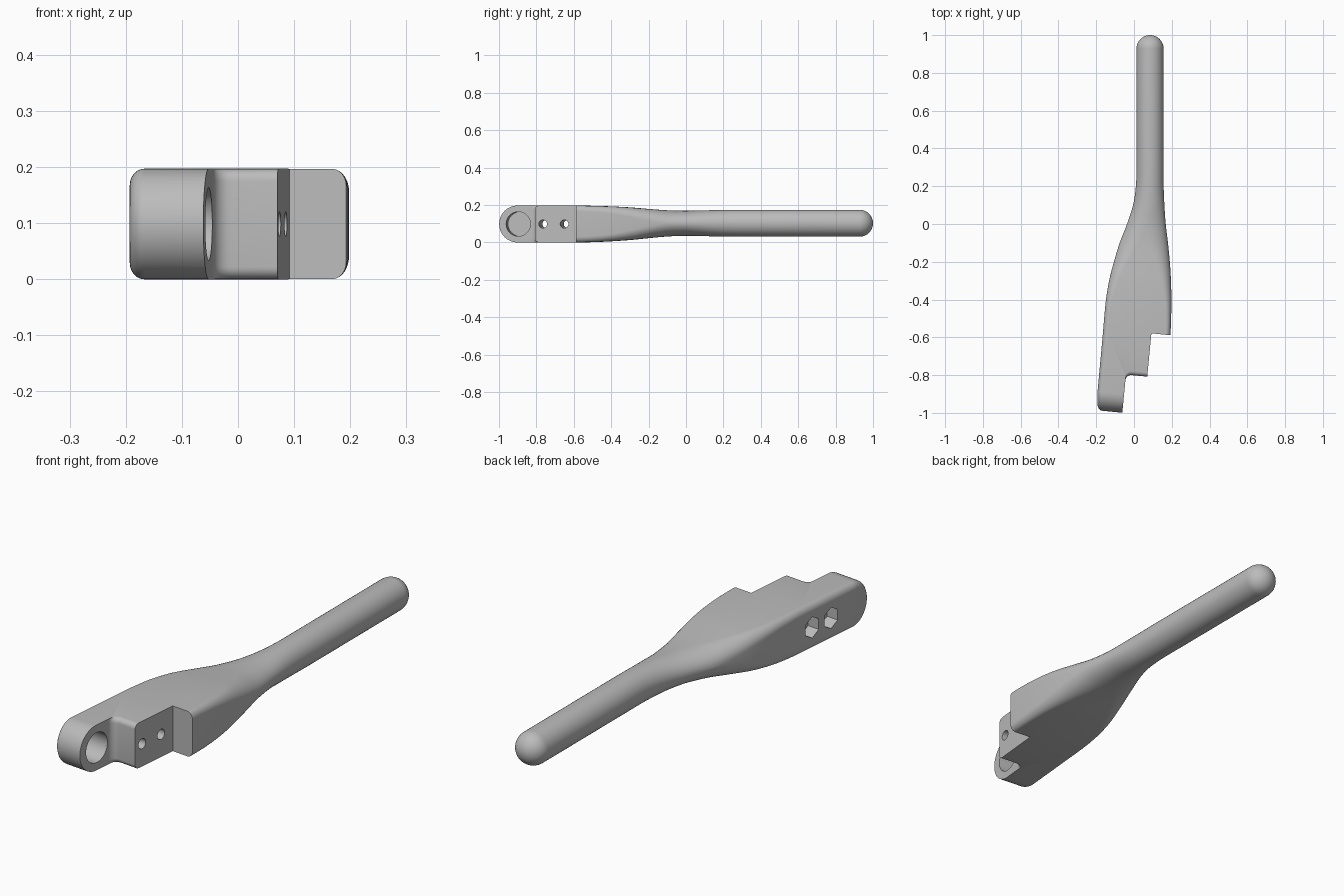
import bpy, bmesh
from math import sin, cos, tan, pi, radians, sqrt
from mathutils import Matrix, Vector

if "Cube" in bpy.data.objects:
    bpy.data.objects.remove(bpy.data.objects["Cube"])

HALF = 0.0985                 # half thickness of the head
TILT = radians(5.5)           # head leans off the handle axis
ARC = 10                      # steps in each rounded corner

grey = bpy.data.materials.new("satin_grey")
grey.use_nodes = True
grey.diffuse_color = (0.5, 0.5, 0.5, 1)
grey.node_tree.nodes["Principled BSDF"].inputs["Base Color"].default_value = (0.5, 0.5, 0.5, 1)


def make(name, bm):
    bmesh.ops.remove_doubles(bm, verts=bm.verts, dist=1e-5)
    bmesh.ops.recalc_face_normals(bm, faces=bm.faces)
    mesh = bpy.data.meshes.new(name)
    bm.to_mesh(mesh)
    bm.free()
    obj = bpy.data.objects.new(name, mesh)
    bpy.context.collection.objects.link(obj)
    mesh.materials.append(grey)
    return obj


def loft(name, rings, caps):
    bm = bmesh.new()
    loops = [[bm.verts.new(p) for p in ring] for ring in rings]
    for a, b in zip(loops, loops[1:]):
        for i in range(len(a)):
            j = (i + 1) % len(a)
            bm.faces.new((a[i], a[j], b[j], b[i]))
    if caps:
        bm.faces.new(loops[0])
        bm.faces.new(loops[-1])
    return make(name, bm)


# Body stations: y, left edge, right edge, half height, corner radius across, corner radius up
KEYS = [
    (-0.905, -0.193, 0.163, HALF, 0.026, 0.03),
    (-0.6, -0.165, 0.191, HALF, 0.026, 0.03),
    (-0.5, -0.157, 0.196, 0.097, 0.028, 0.032),
    (-0.4, -0.147, 0.198, 0.093, 0.035, 0.038),
    (-0.3, -0.13, 0.196, 0.087, 0.05, 0.05),
    (-0.2, -0.105, 0.19, 0.078, 0.075, 0.062),
    (-0.1, -0.075, 0.18, 0.07, 0.1, 0.069),
    (0.0, -0.037, 0.168, 0.067, 0.1, 0.067),
    (0.1, -0.005, 0.161, 0.069, 0.083, 0.069),
    (0.2, 0.01, 0.157, 0.071, 0.0735, 0.071),
    (0.3, 0.013, 0.157, 0.072, 0.072, 0.072),
    (0.928, 0.013, 0.157, 0.072, 0.072, 0.072),
]


def slope(i):
    lo, hi = max(i - 1, 0), min(i + 1, len(KEYS) - 1)
    return [(b - a) / (KEYS[hi][0] - KEYS[lo][0]) for a, b in zip(KEYS[lo], KEYS[hi])]


def station(i, t):
    d = KEYS[i + 1][0] - KEYS[i][0]
    return [a * (1 + 2*t) * (1-t)**2 + b * t*t * (3 - 2*t) + d * (m * t * (1-t)**2 + n * t*t * (t-1))
            for a, b, m, n in zip(KEYS[i], KEYS[i + 1], slope(i), slope(i + 1))]


def section(st):
    """Rounded rectangle as (offset across, offset up)."""
    y, left, right, hz, rx, rz = st
    hx = (right - left) / 2
    rx, rz = min(rx, hx), min(rz, hz)
    pts = []
    for q, (sx, sz) in enumerate(((1, 1), (-1, 1), (-1, -1), (1, -1))):
        for k in range(ARC + 1):
            a = (q + k / ARC) * pi / 2
            pts.append((sx * (hx - rx) + rx * cos(a), sz * (hz - rz) + rz * sin(a)))
    return pts


def place(st, pts, swing=0, dome=0):
    """Put a section in space; swing rolls it round the lug end, dome closes the handle."""
    y, cx = st[0], (st[1] + st[2]) / 2
    lean = tan(TILT) * min(max(-y / 0.6, 0), 1)
    cz = HALF + 0.004 * min(max((y + 0.5) / 0.5, 0), 1)
    return [(cx + u * cos(dome),
             y - lean * u - abs(w) * sin(swing) + st[3] * sin(dome),
             cz + w * cos(swing) * cos(dome)) for u, w in pts]


first, last = KEYS[0], KEYS[-1]
rings = [place(first, section(first), swing=pi / 2 * k / 14) for k in range(14, 0, -1)]
for i in range(len(KEYS) - 1):
    steps = 1 if i in (0, len(KEYS) - 2) else 6
    for s in range(steps):
        st = station(i, s / steps) if steps > 1 else KEYS[i]
        rings.append(place(st, section(st)))
rings += [place(last, section(last), dome=pi / 2 * k / 12) for k in range(13)]
body = loft("handle_body", rings, False)

# Local frame of the stepped head: u across, v towards the handle
FRAME = Matrix.Translation((0.07, -0.808, HALF)) @ Matrix.Rotation(-TILT, 4, 'Z')


def cut(cutter):
    cutter.hide_render = True
    mod = body.modifiers.new("cut", 'BOOLEAN')
    mod.operation, mod.solver, mod.object = 'DIFFERENCE', 'EXACT', cutter
    bpy.context.view_layer.objects.active = body
    bpy.ops.object.modifier_apply(modifier=mod.name)
    bpy.data.objects.remove(cutter)


# Two steps with a filleted inner corner; the middle face rolls over at top and bottom
LUG, STEP, FIL, ROLL = -0.113, 0.23, 0.03, 0.022
fillet = [(LUG + FIL * (1 - cos(k * pi / 12)), -FIL + FIL * sin(k * pi / 12)) for k in range(7)]
layers = [(-0.2, ROLL)]
arc = [(HALF - ROLL + ROLL * sin(k * pi / 12), ROLL * (1 - cos(k * pi / 12))) for k in range(7)]
layers += [(-z, d) for z, d in reversed(arc)] + arc + [(0.2, ROLL)]
stack = []
for z, d in layers:
    plan = [(LUG, -0.4)] + [(u, v + d) for u, v in fillet]
    plan += [(0, d), (0, STEP), (0.4, STEP), (0.4, -0.4)]
    stack.append([FRAME @ Vector((u, v, z)) for u, v in plan])
cut(loft("step_cutter", stack, True))


def bore(u0, u1, v, radius, sides):
    """Cut a round or six-sided hole running across the head."""
    ends = []
    for u in (u0, u1):
        ends.append([FRAME @ Vector((u, v + radius * sin(2 * pi * k / sides), radius * cos(2 * pi * k / sides)))
                     for k in range(sides)])
    cut(loft("bore_cutter", ends, True))


# Blind pivot socket, then two bolt holes with nut pockets
bore(LUG - 0.1, 0.1, -0.1, 0.065, 48)
for v in (0.043, 0.158):
    bore(-0.5, 0.2, v, 0.022, 24)
    bore(-0.5, -0.2, v, 0.046, 6)

bpy.ops.object.select_all(action='DESELECT')
body.select_set(True)
bpy.context.view_layer.objects.active = body
bpy.ops.object.shade_smooth_by_angle(angle=radians(32))
